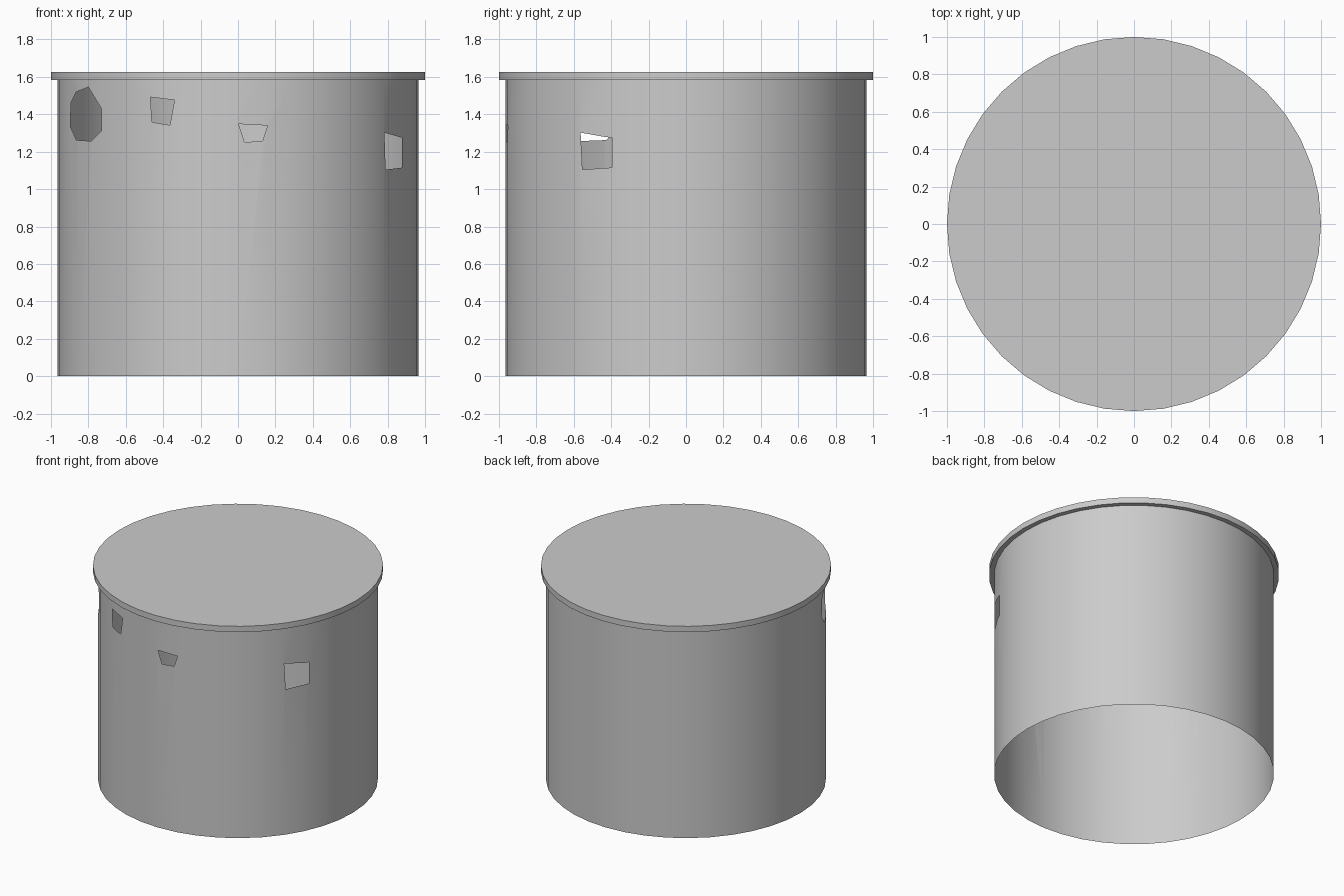
import bpy, bmesh
from math import hypot

if "Cube" in bpy.data.objects:
    bpy.data.objects.remove(bpy.data.objects["Cube"])

SIDES, BODY_R, BODY_H = 40, 0.965, 1.6
LID_R, LID_Z0, LID_Z1 = 1.0, 1.583, 1.627

# Ragged holes, outlined as (x, z) seen from the front
HOLES = [
    [(-.864, 1.52), (-.80, 1.545), (-.73, 1.43), (-.73, 1.313),
     (-.786, 1.257), (-.864, 1.262), (-.896, 1.334), (-.893, 1.463)],
    [(-.468, 1.492), (-.34, 1.476), (-.364, 1.342), (-.46, 1.358)],
    [(.003, 1.348), (.158, 1.34), (.131, 1.257), (.035, 1.251)],
    [(.783, 1.302), (.877, 1.275), (.877, 1.115), (.789, 1.104)],
]


def drum(name, radius, z0, z1):
    bpy.ops.mesh.primitive_cylinder_add(vertices=SIDES, radius=radius, depth=z1 - z0,
                                        location=(0, 0, (z0 + z1) / 2))
    bpy.ops.object.transform_apply(location=True)
    ob = bpy.context.object
    ob.name = name
    return ob


def prism(outline):
    bm = bmesh.new()
    face = bm.faces.new([bm.verts.new((x, -1.2, z)) for x, z in outline])
    out = bmesh.ops.extrude_face_region(bm, geom=[face])
    for v in out["geom"]:
        if isinstance(v, bmesh.types.BMVert):
            v.co.y = -0.1
    bmesh.ops.recalc_face_normals(bm, faces=bm.faces)
    me = bpy.data.meshes.new("hole_cutter")
    bm.to_mesh(me)
    bm.free()
    ob = bpy.data.objects.new("hole_cutter", me)
    bpy.context.collection.objects.link(ob)
    ob.hide_render = True
    return ob


# Tub wall: carve pockets from a solid drum
wall = drum("tub_wall", BODY_R, 0, LID_Z0)
cutters = [prism(h) for h in HOLES]
for c in cutters:
    m = wall.modifiers.new("hole", "BOOLEAN")
    m.operation, m.solver, m.object = "DIFFERENCE", "EXACT", c
bpy.context.view_layer.objects.active = wall
for m in list(wall.modifiers):
    bpy.ops.object.modifier_apply(modifier=m.name)
for c in cutters:
    bpy.data.objects.remove(c)

# Keep only the outer skin, leaving a thin wall open below
bm = bmesh.new()
bm.from_mesh(wall.data)
inner = [f for f in bm.faces
         if abs(f.normal.z) > 0.9 or any(hypot(v.co.x, v.co.y) < BODY_R * 0.99 for v in f.verts)]
bmesh.ops.delete(bm, geom=inner, context="FACES")
bm.to_mesh(wall.data)
bm.free()

# Lid: slightly wider flat disc
lid = drum("lid", LID_R, LID_Z0, LID_Z1)

for ob in (wall, lid):
    bpy.ops.object.select_all(action="DESELECT")
    ob.select_set(True)
    bpy.context.view_layer.objects.active = ob
    bpy.ops.object.shade_smooth_by_angle()
